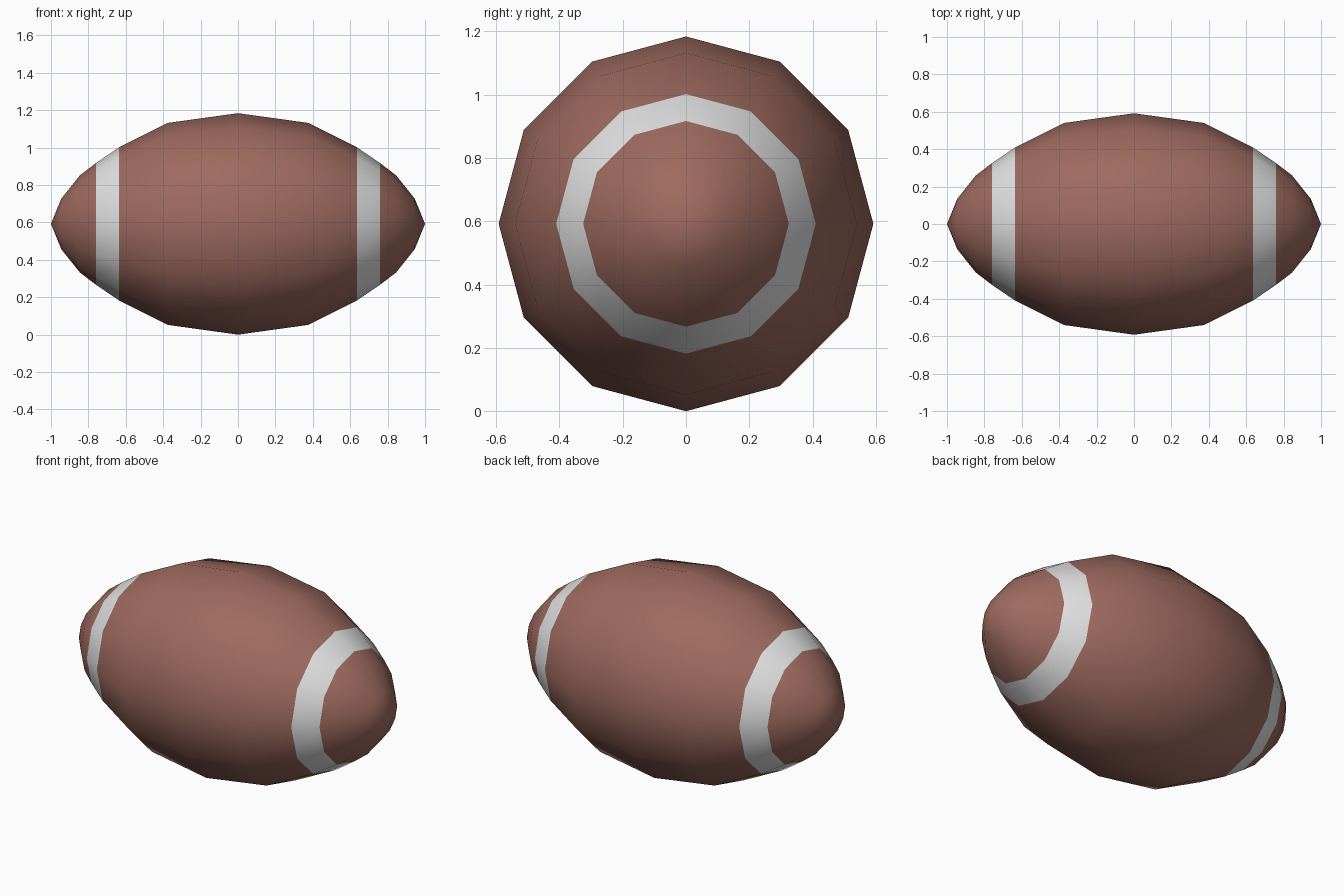
import bpy, bmesh, math

if "Cube" in bpy.data.objects:
    bpy.data.objects.remove(bpy.data.objects["Cube"])

SIDES = 12
R = 0.592
# half profile: (distance from middle, radius), middle to tip
HALF = [(0, R), (0.375, 0.54), (0.635, 0.41), (0.76, 0.325), (0.845, 0.26), (0.945, 0.135)]
PROFILE = [(-x, r) for x, r in reversed(HALF[1:])] + HALF


def material(name, colour):
    m = bpy.data.materials.new(name)
    m.diffuse_color = (*colour, 1)
    m.use_nodes = True
    m.node_tree.nodes["Principled BSDF"].inputs["Base Color"].default_value = m.diffuse_color
    return m


# ball body: rings lathed around the x axis, closed by a point at each end
bm = bmesh.new()
rings = []
for x, r in PROFILE:
    rings.append([bm.verts.new((x, r * math.sin(a), R + r * math.cos(a)))
                  for a in (2 * math.pi * i / SIDES for i in range(SIDES))])
tips = [bm.verts.new((x, 0, R)) for x in (-1, 1)]
for i in range(SIDES):
    j = (i + 1) % SIDES
    for a, b in zip(rings, rings[1:]):
        bm.faces.new((a[i], a[j], b[j], b[i]))
    bm.faces.new((rings[0][j], rings[0][i], tips[0]))
    bm.faces.new((rings[-1][i], rings[-1][j], tips[1]))
bmesh.ops.recalc_face_normals(bm, faces=bm.faces)

# white stripe on the band near each end
for f in bm.faces:
    f.smooth = True
    f.material_index = int(0.635 < abs(f.calc_center_median().x) < 0.76)

mesh = bpy.data.meshes.new("ball")
bm.to_mesh(mesh)
bm.free()
mesh.materials.append(material("brown leather", (0.34, 0.145, 0.115)))
mesh.materials.append(material("white stripe", (0.75, 0.75, 0.75)))
ball = bpy.data.objects.new("ball", mesh)
bpy.context.collection.objects.link(ball)
